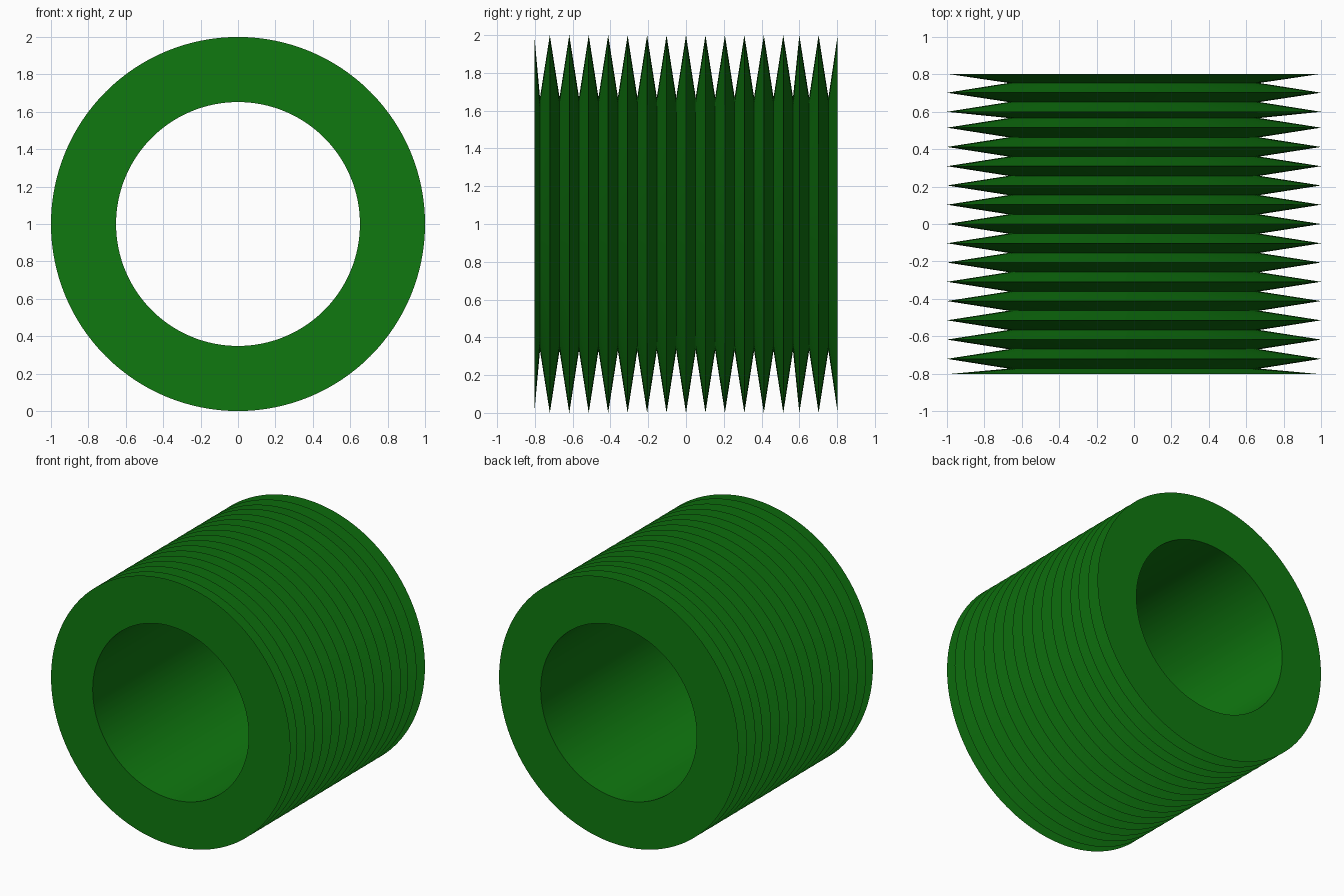
import bpy, bmesh, math

if "Cube" in bpy.data.objects:
    bpy.data.objects.remove(bpy.data.objects["Cube"], do_unlink=True)

SEGMENTS = 128
BORE, ROOT, TIP = 0.652, 0.67, 1.0
END, PITCH = 0.803, 0.103

# Green material
green = bpy.data.materials.new("green")
green.use_nodes = True
colour = (0.005, 0.19, 0.005, 1)
green.diffuse_color = colour
green.node_tree.nodes["Principled BSDF"].inputs["Base Color"].default_value = colour

# Half section (radius, y): flat front rim, sharp fins, flat back rim, bore
profile = [(BORE, -END), (TIP, -END), (ROOT, -0.773)]
for i in range(-7, 6):
    profile += [(TIP, i * PITCH), (ROOT, (i + 0.5) * PITCH)]
profile += [(TIP, 0.6), (ROOT, 0.652), (TIP, 0.702), (ROOT, 0.754)]
profile += [(TIP, END), (BORE, END)]

# Finned sleeve: the closed section turned about the y axis
bm = bmesh.new()
rings = []
for r, y in profile:
    ring = []
    for k in range(SEGMENTS):
        a = 2 * math.pi * k / SEGMENTS
        ring.append(bm.verts.new((r * math.cos(a), y, 1 + r * math.sin(a))))
    rings.append(ring)
for ring, following in zip(rings, rings[1:] + rings[:1]):
    for k in range(SEGMENTS):
        n = (k + 1) % SEGMENTS
        bm.faces.new((ring[k], ring[n], following[n], following[k]))
bmesh.ops.recalc_face_normals(bm, faces=bm.faces)

mesh = bpy.data.meshes.new("finned_sleeve")
bm.to_mesh(mesh)
bm.free()
mesh.materials.append(green)
sleeve = bpy.data.objects.new("finned_sleeve", mesh)
bpy.context.collection.objects.link(sleeve)

# Smooth round surfaces with crisp fin edges
bpy.ops.object.select_all(action='DESELECT')
sleeve.select_set(True)
bpy.context.view_layer.objects.active = sleeve
bpy.ops.object.shade_smooth_by_angle(angle=math.radians(12))
